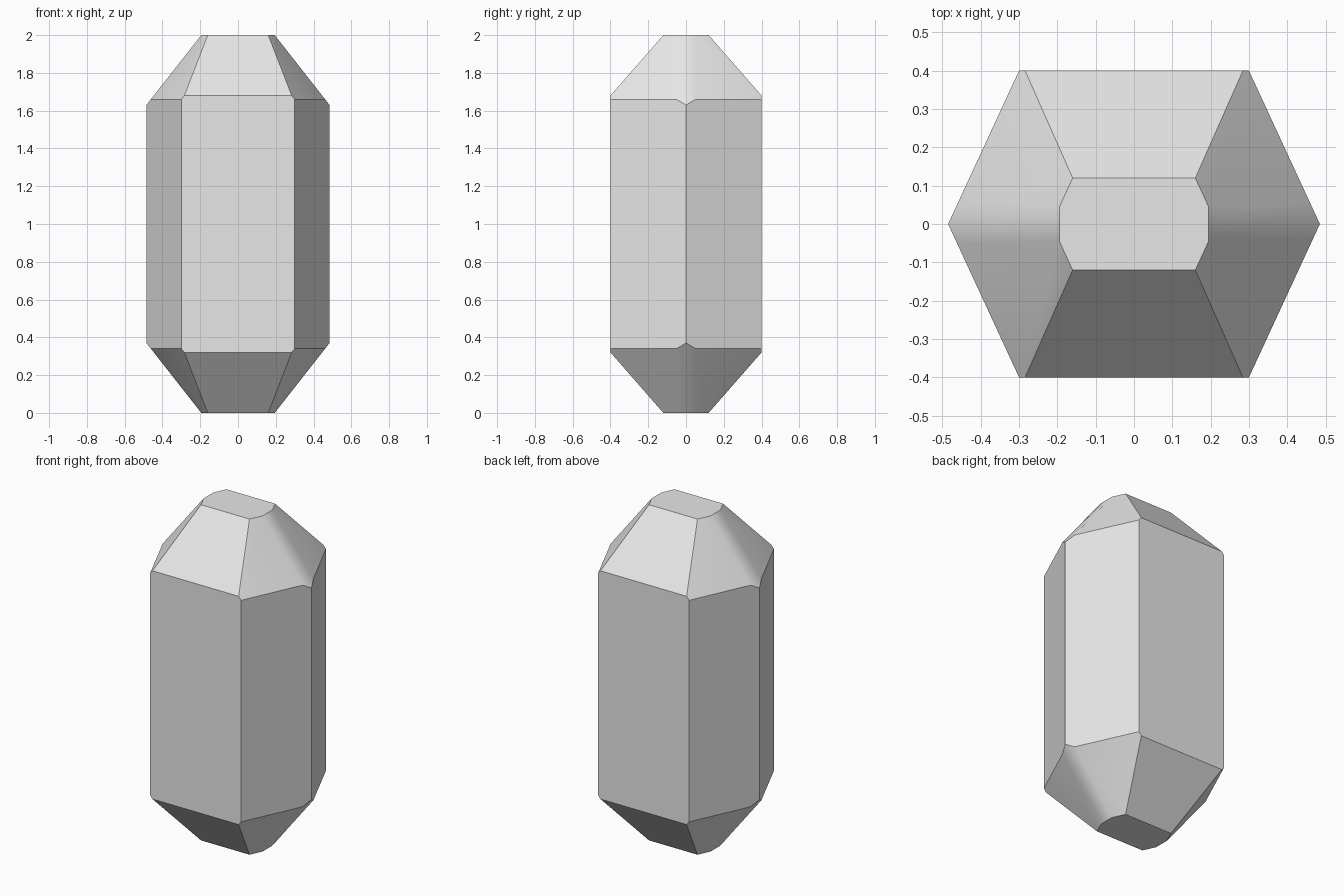
import bpy
import bmesh
import math
from mathutils import Vector

old = bpy.data.objects.get("Cube")
if old:
    bpy.data.objects.remove(old, do_unlink=True)

# Plain grey material
grey = bpy.data.materials.new("light_grey")
grey.use_nodes = True
colour = (0.8, 0.8, 0.8, 1.0)
grey.diffuse_color = colour
grey.node_tree.nodes["Principled BSDF"].inputs["Base Color"].default_value = colour

# Six-sided column, centred on the origin while it is cut
outline = [(0.485, 0), (0.3, 0.4), (-0.3, 0.4), (-0.485, 0), (-0.3, -0.4), (0.3, -0.4)]
bm = bmesh.new()
base = bm.faces.new([bm.verts.new((x, y, -1)) for x, y in outline])
sides = bmesh.ops.extrude_face_region(bm, geom=[base], use_keep_orig=True)
top_verts = [v for v in sides["geom"] if isinstance(v, bmesh.types.BMVert)]
bmesh.ops.translate(bm, verts=top_verts, vec=(0, 0, 2))


def slice_off(point, normal):
    """Cut away everything beyond a plane and close the cut."""
    geom = bm.verts[:] + bm.edges[:] + bm.faces[:]
    cut = bmesh.ops.bisect_plane(bm, geom=geom, dist=1e-5, plane_co=point,
                                 plane_no=normal, clear_outer=True)
    edges = [e for e in cut["geom_cut"] if isinstance(e, bmesh.types.BMEdge)]
    bmesh.ops.edgeloop_fill(bm, edges=edges)


# Sloping facets at both ends: front and back, four diagonals, two side points
for sz in (1, -1):
    for sy in (1, -1):
        slice_off(Vector((0, 0.4 * sy, 0.68 * sz)), Vector((0, 0.32 * sy, 0.28 * sz)))
        for sx in (1, -1):
            slice_off(Vector((0.3 * sx, 0.4 * sy, 0.66 * sz)),
                      Vector((0.309 * sx, 0.143 * sy, 0.245 * sz)))
    for sx in (1, -1):
        slice_off(Vector((0.485 * sx, 0, 0.63 * sz)), Vector((0.34 * sx, 0, 0.267 * sz)))

# Stand the crystal on the floor
bmesh.ops.translate(bm, verts=bm.verts[:], vec=(0, 0, 1))
bmesh.ops.recalc_face_normals(bm, faces=bm.faces[:])
mesh = bpy.data.meshes.new("crystal")
bm.to_mesh(mesh)
bm.free()
mesh.materials.append(grey)
crystal = bpy.data.objects.new("crystal", mesh)
bpy.context.collection.objects.link(crystal)

# Blend only the shallow edges on the side slopes
bpy.ops.object.select_all(action="DESELECT")
crystal.select_set(True)
bpy.context.view_layer.objects.active = crystal
bpy.ops.object.shade_smooth_by_angle(angle=math.radians(30))
weighted = crystal.modifiers.new("weighted_normals", "WEIGHTED_NORMAL")
weighted.keep_sharp = True
